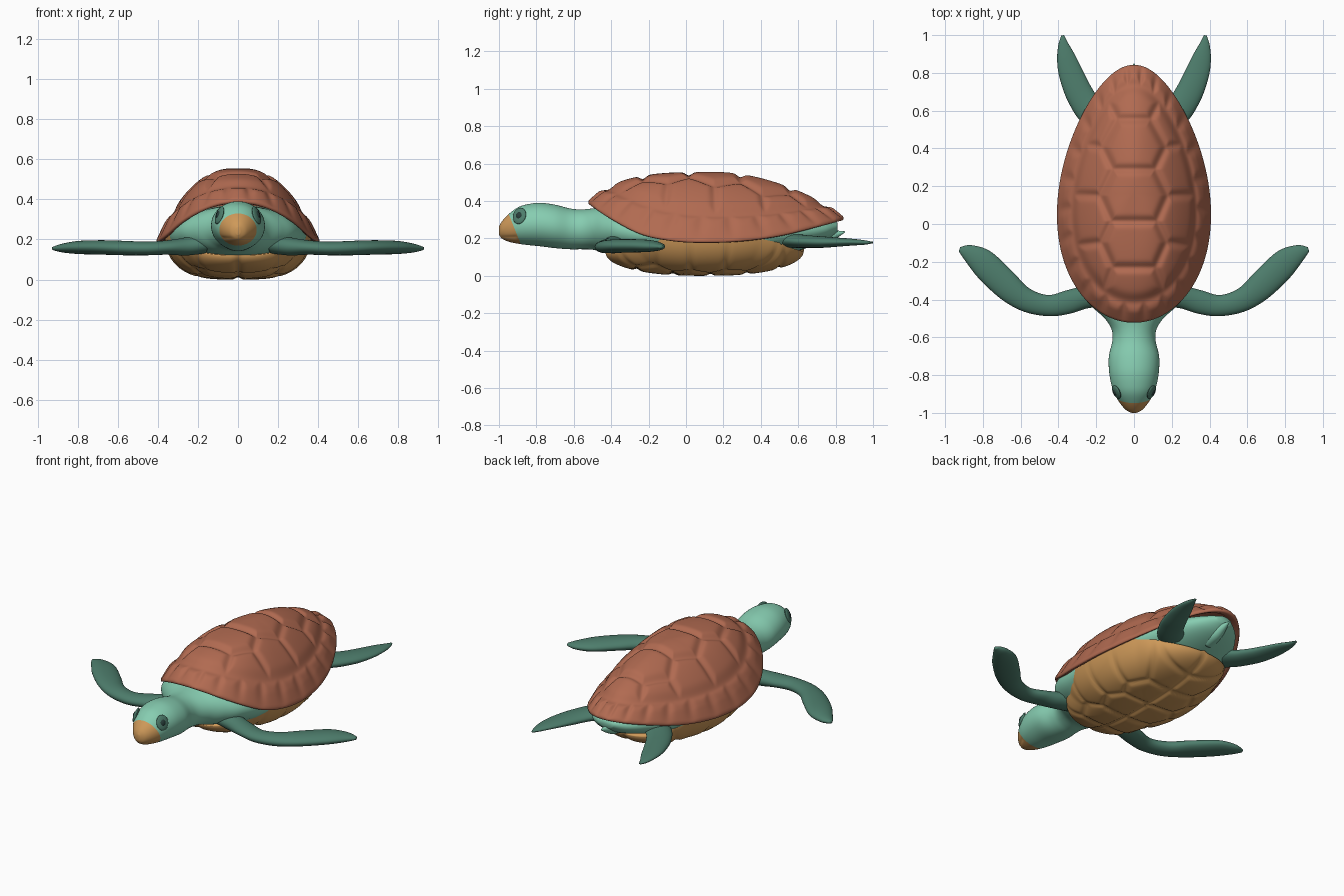
import bpy, bmesh, math
from math import sin, cos, pi, exp
from mathutils import Vector, Matrix
from mathutils.bvhtree import BVHTree

if "Cube" in bpy.data.objects:
    bpy.data.objects.remove(bpy.data.objects["Cube"])


def material(name, rgb):
    m = bpy.data.materials.new(name)
    m.diffuse_color = (*rgb, 1)
    m.use_nodes = True
    m.node_tree.nodes["Principled BSDF"].inputs["Base Color"].default_value = m.diffuse_color
    return m


SHELL = material("shell_brown", (0.44, 0.145, 0.082))
SKIN = material("skin_teal", (0.24, 0.61, 0.44))
FIN = material("flipper_green", (0.075, 0.205, 0.15))
TAN = material("underside_tan", (0.62, 0.32, 0.10))
DARK = material("eye_dark", (0.02, 0.045, 0.04))


def finish(name, bm, *mats):
    bmesh.ops.recalc_face_normals(bm, faces=bm.faces)
    me = bpy.data.meshes.new(name)
    bm.to_mesh(me)
    bm.free()
    for m in mats:
        me.materials.append(m)
    for p in me.polygons:
        p.use_smooth = True
    ob = bpy.data.objects.new(name, me)
    bpy.context.collection.objects.link(ob)
    return ob


def loft(rings):
    """Skin a list of point rings and close both ends with a fan."""
    bm = bmesh.new()
    vs = [[bm.verts.new(p) for p in r] for r in rings]
    n = len(vs[0])
    for a, b in zip(vs, vs[1:]):
        for i in range(n):
            j = (i + 1) % n
            bm.faces.new((a[i], a[j], b[j], b[i]))
    for r in (vs[0], vs[-1]):
        c = bm.verts.new(sum((v.co for v in r), Vector()) / n)
        for i in range(n):
            bm.faces.new((r[i], r[(i + 1) % n], c))
    return bm


def spline(keys, steps):
    """Catmull-Rom interpolation through rows of numbers."""
    out = []
    k = [keys[0]] + keys + [keys[-1]]
    for i in range(1, len(k) - 2):
        for s in range(steps):
            t = s / steps
            out.append([0.5 * (2 * b + (c - a) * t + (2 * a - 5 * b + 4 * c - d) * t * t
                               + (3 * b - a - 3 * c + d) * t ** 3)
                        for a, b, c, d in zip(*k[i - 1:i + 3])])
    return out + [list(keys[-1])]


def lookup(table, x):
    """Smoothed interpolation in a short (x, value) table."""
    for (a, u), (b, v) in zip(table, table[1:]):
        if x <= b:
            t = max(0, (x - a) / (b - a))
            return u + (v - u) * t
    return table[-1][1]


def cell_edge(seeds, x, y):
    """Distance from a point to the border of its scute."""
    d = sorted(((x - a) ** 2 + (y - b) ** 2, a, b) for a, b in seeds)
    p = d[0]
    return min((q[0] - p[0]) / (2 * math.hypot(q[1] - p[1], q[2] - p[2])) for q in d[1:6])


def relief(d, depth, width):
    return depth * (1 - exp(-(d / width) ** 2))


def mirrored(pts):
    return pts + [(-x, y) for x, y in pts]


# Upper shell: egg-shaped dome with raised scutes and a ring of edge scutes
N = 288
SCUTES = [(0, -0.34), (0, -0.12), (0, 0.15), (0, 0.43), (0, 0.68)] + mirrored(
    [(0.27, -0.24), (0.30, 0.02), (0.29, 0.29), (0.24, 0.56)])
RIM = spline([(-0.52, 0.38), (-0.41, 0.305), (-0.25, 0.222), (-0.09, 0.187), (0.07, 0.176),
              (0.28, 0.182), (0.5, 0.21), (0.71, 0.26), (0.84, 0.295)], 6)


def shell_point(r, a, drop=None):
    t = cos(a)
    x, y = r * sin(a) * (0.40 - 0.075 * t - 0.02 * t * t), 0.16 + r * 0.68 * t
    rim = lookup(RIM, 0.16 + 0.68 * t)
    if drop is not None:
        return (x, y, rim + drop)
    p = 2.1 - 0.25 * t + 1.2 * max(0, -t) ** 2
    z = rim + 0.018 + (0.537 - rim - 0.018) * (1 - r ** p)
    border = 0.80 + 0.04 * t * t
    d = abs(r - border) * 0.45
    if r < border:
        d = min(d, cell_edge(SCUTES, x, y))
    else:
        d = min(d, abs((a * 24 / (2 * pi)) % 1 - 0.5) * 2 * pi / 24 * 0.42)
    fade = min(1, (1 - r) / 0.08)
    return (x, y, z + relief(d, 0.018, 0.022) * (0.25 + 0.75 * fade))


ang = [2 * pi * i / N for i in range(N)]
rings = [[shell_point(0.01 + 0.99 * k / 75, a) for a in ang] for k in range(76)]
for r, drop in ((1.004, 0.012), (1.0, 0.003), (0.985, 0.0), (0.93, 0.012), (0.85, 0.05)):
    rings.append([shell_point(r, a, drop) for a in ang])
finish("upper_shell", loft(rings), SHELL)

# Belly plate: shallow bowl with side bridges that reach the upper shell
BELLY = mirrored([(0.10, -0.36), (0.11, -0.17), (0.11, 0.03), (0.11, 0.23), (0.10, 0.42),
                  (0.07, 0.58), (0.27, -0.26), (0.29, -0.07), (0.30, 0.12), (0.27, 0.31)])
EDGE = [(-0.43, 0.12), (-0.36, 0.14), (-0.27, 0.235), (0.40, 0.225), (0.52, 0.16), (0.63, 0.13)]


def belly_point(r, a):
    t, s = cos(a), sin(a)
    x = 0.37 * r * math.copysign(abs(s) ** 0.85, s)
    y = 0.10 + 0.53 * r * t
    top = lookup(EDGE, 0.10 + 0.53 * t)
    z = top * (1 - (1 - r ** (2.3 + 1.2 * abs(s))) ** 0.5)
    return (x, y, z + 0.012 - relief(cell_edge(BELLY, x, y), 0.012, 0.016))


ang = [2 * pi * i / 192 for i in range(192)]
rings = [[belly_point(sin(pi / 2 * (0.01 + 0.99 * k / 50)), a) for a in ang] for k in range(51)]
finish("belly_plate", loft(rings), TAN)

# Head, neck and body in one skin: y, half width, top, bottom
BODY = [(-1.0, 0.012, 0.262, 0.222), (-0.985, 0.042, 0.290, 0.20), (-0.95, 0.073, 0.328, 0.183),
        (-0.90, 0.103, 0.365, 0.172), (-0.85, 0.120, 0.382, 0.165), (-0.78, 0.132, 0.39, 0.158),
        (-0.70, 0.133, 0.38, 0.148), (-0.62, 0.115, 0.36, 0.142), (-0.56, 0.118, 0.355, 0.142),
        (-0.50, 0.155, 0.36, 0.14), (-0.44, 0.22, 0.37, 0.125), (-0.36, 0.285, 0.37, 0.11),
        (-0.22, 0.33, 0.37, 0.08), (0.0, 0.345, 0.38, 0.07), (0.3, 0.335, 0.37, 0.07),
        (0.5, 0.285, 0.34, 0.11), (0.65, 0.205, 0.32, 0.15), (0.75, 0.13, 0.30, 0.19),
        (0.81, 0.05, 0.285, 0.235)]
rings = []
for y, w, top, bot in spline(BODY, 6):
    ring = []
    for i in range(72):
        a = 2 * pi * i / 72
        z = (top + bot) / 2 + (top - bot) / 2 * sin(a)
        pinch = 0.07 * exp(-((z - 0.207) / 0.007) ** 2) if y < -0.9 else 0  # mouth line
        ring.append((w * cos(a) * (1 - pinch), y, z))
    rings.append(ring)
bm = loft(rings)
# Beak: cut along a sloping plane and recoloured in front of it
plane_n, plane_d = Vector((0, 1, 0.4)), -0.816
bmesh.ops.bisect_plane(bm, geom=bm.verts[:] + bm.edges[:] + bm.faces[:],
                       plane_co=(0, plane_d, 0), plane_no=plane_n)
for f in bm.faces:
    f.material_index = int(f.calc_center_median().dot(plane_n) < plane_d)
tree = BVHTree.FromBMesh(bm)
finish("head_and_body", bm, SKIN, TAN)

# Eyes: flat dark patch with a small eyeball on each side of the head
for side, label in ((1, "right"), (-1, "left")):
    n = Vector((side * 0.85, -0.40, 0.33)).normalized()
    aim = Vector((side * 0.06, -0.875, 0.308))
    spot = tree.ray_cast(aim + n * 0.4, -n)[0]
    for part, size, mat in (("eye_patch", (0.038, 0.046, 0.012), FIN),
                            ("eyeball", (0.021, 0.024, 0.017), DARK)):
        bm = bmesh.new()
        bmesh.ops.create_uvsphere(bm, u_segments=32, v_segments=16, radius=1)
        bm.transform(Matrix.Translation(spot) @ n.to_track_quat('Z', 'Y').to_matrix().to_4x4()
                     @ Matrix.Diagonal((*size, 1)))
        finish(f"{part}_{label}", bm, mat)

# Flippers: leading x, y, trailing x, y, height, half thickness
FRONT = [(0.15, -0.44, 0.18, -0.30, 0.18, 0.05), (0.24, -0.445, 0.28, -0.33, 0.165, 0.045),
         (0.34, -0.475, 0.36, -0.352, 0.16, 0.036), (0.45, -0.488, 0.455, -0.376, 0.155, 0.034),
         (0.58, -0.465, 0.555, -0.34, 0.157, 0.036), (0.70, -0.40, 0.645, -0.25, 0.16, 0.036),
         (0.82, -0.29, 0.76, -0.145, 0.16, 0.033), (0.89, -0.20, 0.86, -0.112, 0.157, 0.022),
         (0.928, -0.145, 0.92, -0.122, 0.155, 0.008)]
REAR = [(0.24, 0.50, 0.14, 0.62, 0.19, 0.04), (0.30, 0.565, 0.19, 0.67, 0.185, 0.035),
        (0.345, 0.64, 0.22, 0.715, 0.182, 0.032), (0.375, 0.71, 0.245, 0.76, 0.18, 0.03),
        (0.40, 0.80, 0.28, 0.83, 0.18, 0.024), (0.407, 0.88, 0.315, 0.90, 0.18, 0.018),
        (0.40, 0.95, 0.35, 0.96, 0.178, 0.012), (0.385, 0.998, 0.37, 1.0, 0.178, 0.004)]
for name, rows in (("front_flipper", FRONT), ("rear_flipper", REAR)):
    for side, label in ((1, "right"), (-1, "left")):
        rings = []
        for lx, ly, tx, ty, z, h in spline(rows, 6):
            ring = []
            for i in range(32):
                a = 2 * pi * i / 32
                u = 0.5 + 0.5 * cos(a)
                ring.append((side * (lx + (tx - lx) * u), ly + (ty - ly) * u, z + h * sin(a)))
            rings.append(ring)
        finish(f"{name}_{label}", loft(rings), FIN)

# Tail: short pointed cone
TAIL = [(0.66, 0.05, 0.20), (0.74, 0.038, 0.205), (0.80, 0.022, 0.22), (0.85, 0.003, 0.235)]
finish("tail", loft([[(r * cos(2 * pi * i / 24), y, z + r * sin(2 * pi * i / 24))
                      for i in range(24)] for y, r, z in spline(TAIL, 5)]), SKIN)
